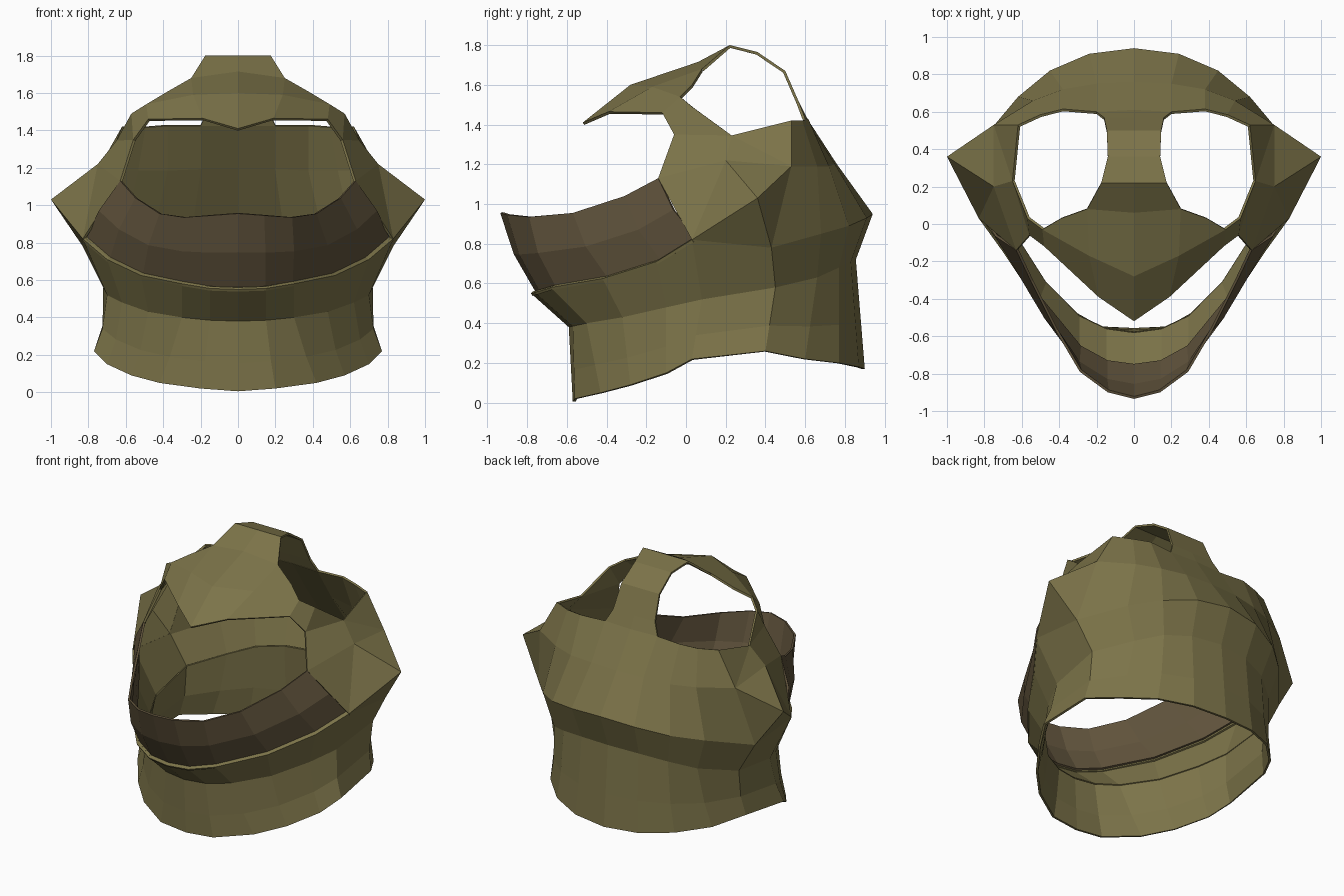
import bpy
import bmesh
from mathutils import Vector

if "Cube" in bpy.data.objects:
    bpy.data.objects.remove(bpy.data.objects["Cube"])


def make_material(name, color):
    mat = bpy.data.materials.new(name)
    mat.use_nodes = True
    mat.diffuse_color = color
    mat.node_tree.nodes["Principled BSDF"].inputs["Base Color"].default_value = color
    return mat


olive = make_material("olive shell", (0.2, 0.172, 0.066, 1))
brown = make_material("dark brown visor", (0.115, 0.085, 0.044, 1))


def add_part(name, polygons, mat):
    """Weld half-model polygons, face them outward, mirror and thicken."""
    bm = bmesh.new()
    for poly in polygons:
        bm.faces.new([bm.verts.new(p) for p in poly])
    bmesh.ops.remove_doubles(bm, verts=bm.verts, dist=0.001)
    bmesh.ops.recalc_face_normals(bm, faces=bm.faces)
    middle = Vector((0, 0.1, 0.8))
    if sum(f.normal.dot(f.calc_center_median() - middle) * f.calc_area() for f in bm.faces) < 0:
        bmesh.ops.reverse_faces(bm, faces=bm.faces)
    mesh = bpy.data.meshes.new(name)
    bm.to_mesh(mesh)
    bm.free()
    mesh.materials.append(mat)
    obj = bpy.data.objects.new(name, mesh)
    bpy.context.collection.objects.link(obj)
    mirror = obj.modifiers.new("mirror", 'MIRROR')
    mirror.use_clip = True
    solid = obj.modifiers.new("thickness", 'SOLIDIFY')
    solid.thickness = 0.014
    solid.offset = -1
    return obj


def loft(*rows):
    """Quads between neighbouring rows of points."""
    quads = []
    for low, high in zip(rows, rows[1:]):
        for i in range(min(len(low), len(high)) - 1):
            quads.append((low[i], low[i + 1], high[i + 1], high[i]))
    return quads


# Rows run from the front centre round the side to the back centre
hem = [(0, -.57, .005), (.2, -.56, .02), (.42, -.43, .05), (.57, -.28, .09),
       (.7, -.1, .15), (.77, .03, .22), (.74, .4, .26), (.62, .6, .22),
       (.45, .77, .2), (.24, .87, .18), (0, .9, .17)]
neck = [(0, -.59, .38), (.15, -.57, .385), (.3, -.5, .4), (.48, -.32, .43),
        (.62, -.1, .48), (.7, .08, .52), (.72, .45, .58), (.55, .66, .63),
        (.4, .77, .68), (.22, .83, .71), (0, .855, .72)]
ledge = [(0, -.78, .55), (.15, -.76, .555), (.3, -.68, .58), (.52, -.42, .625),
         (.7, -.15, .71), (.83, .03, .82)]
rear_low = [(.83, .43, .78), (.62, .68, .85), (.45, .82, .89), (.24, .91, .93), (0, .94, .95)]
rear_mid = [(.75, .53, 1.19), (.54, .66, 1.19), (.38, .72, 1.19), (.2, .75, 1.2), (0, .76, 1.2)]
rear_top = [(.62, .53, 1.42), (.5, .585, 1.42), (.38, .615, 1.43), (.2, .6, 1.43), (0, .61, 1.43)]

# Flared collar and the band above it
flare = [tuple(Vector(a).lerp(Vector(b), .6) * 1.0 - Vector((a[0] * .025, 0, 0)))
         for a, b in zip(neck, hem)]
add_part("collar", loft(hem, flare, neck), olive)
add_part("cheek_band", loft(neck, ledge + rear_low), olive)

# Rear wall
add_part("rear_wall", loft(rear_low, rear_mid, rear_top), olive)

# Visor guard with a narrow ledge below it
visor_low = [(x * .975, y + .02, z + .012) for x, y, z in ledge]
visor_rim = [(0, -.935, .955), (.14, -.9, .945), (.29, -.79, .935), (.42, -.57, .955),
             (.55, -.31, 1.04), (.63, -.14, 1.13)]
visor_mid = [tuple(Vector(a).lerp(Vector(b), .5) + Vector((a[0] * .03, -.02, -.01)))
             for a, b in zip(visor_low, visor_rim)]
add_part("visor_ledge", loft(ledge, visor_low), olive)
add_part("visor", loft(visor_low, visor_mid, visor_rim), brown)

# Pointed cheek plates beside the face opening
opening_low, opening_high, brow_corner = visor_rim[-1], (.56, -.06, 1.35), (.48, -.12, 1.46)
spike, cheek_top = (1, .36, 1.03), (.75, .2, 1.22)
hole_side, hole_front, brow_end = (.65, .23, 1.345), (.57, .03, 1.49), (.49, -.03, 1.54)
jaw, side_low, side_mid, side_top = ledge[-1], rear_low[0], rear_mid[0], rear_top[0]
add_part("cheek_plate", [
    (jaw, side_low, spike),
    (side_low, side_mid, spike),
    (opening_low, jaw, cheek_top),
    (jaw, spike, cheek_top),
    (spike, side_mid, cheek_top),
    (cheek_top, side_mid, hole_side),
    (side_mid, side_top, hole_side),
    (opening_low, cheek_top, hole_side, opening_high),
    (opening_high, hole_side, hole_front),
    (opening_high, hole_front, brow_end, brow_corner),
], olive)

# Peaked brow
brow_back = [(0, .06, 1.715), (.25, .08, 1.68), (.39, .03, 1.6)]
add_part("brow", loft(
    [(0, -.52, 1.41), (.19, -.39, 1.465), brow_corner],
    [(0, -.28, 1.6), (.24, -.17, 1.59), brow_end],
    brow_back), olive)

# Narrow bridge over the crown, between the two openings
profile = [(.175, .22, 1.8), (.14, .36, 1.765), (.145, .5, 1.67), (.16, .57, 1.51)]
bridge = [[(0, y, z), (x, y, z)] for x, y, z in profile]
add_part("crown_bridge", loft(brow_back[:2], *bridge, [rear_top[4], rear_top[3]]), olive)
